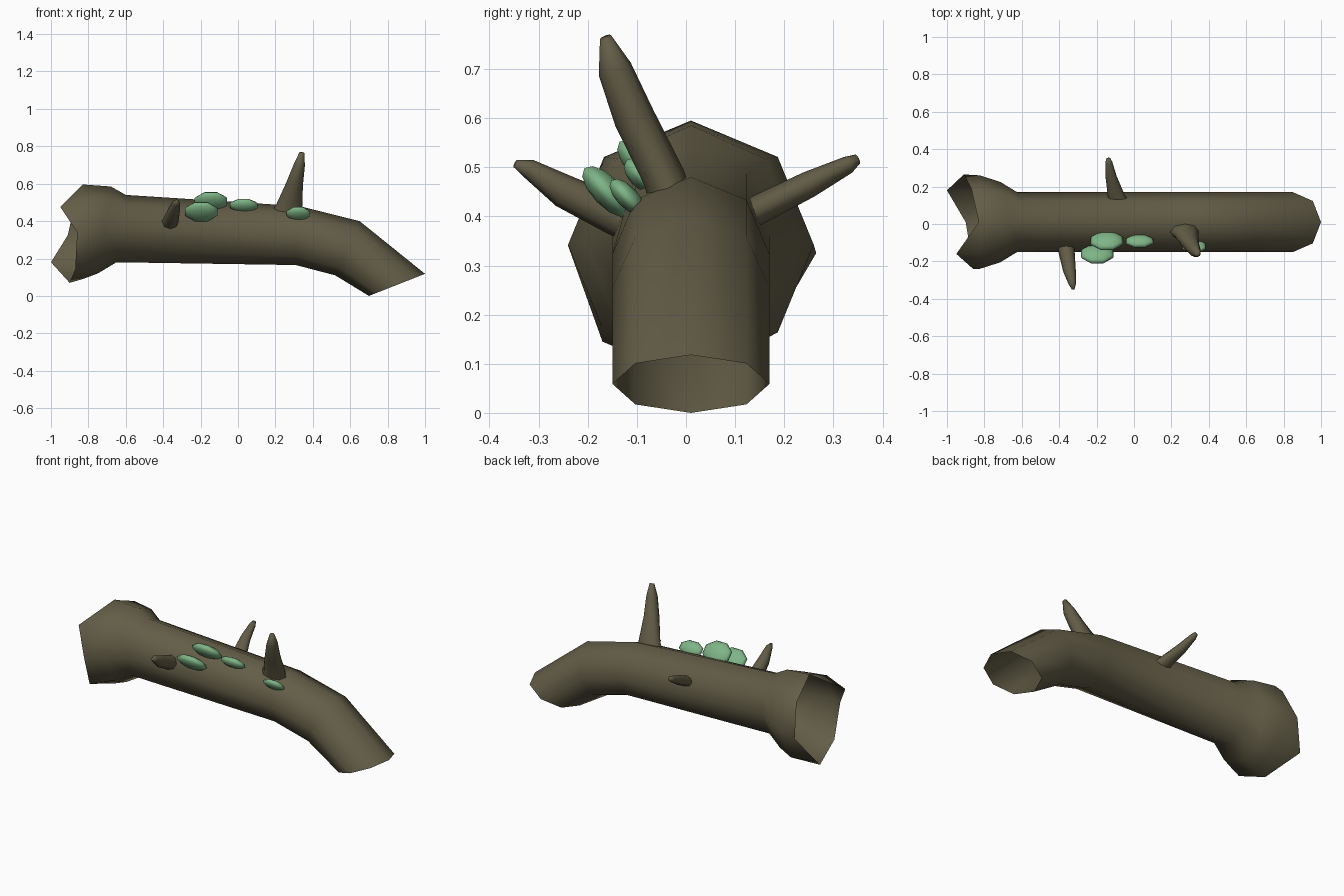
import bpy, bmesh, math
from mathutils import Vector, Matrix

if "Cube" in bpy.data.objects:
    bpy.data.objects.remove(bpy.data.objects["Cube"])


def material(name, rgb):
    m = bpy.data.materials.new(name)
    m.diffuse_color = (*rgb, 1)
    m.use_nodes = True
    m.node_tree.nodes["Principled BSDF"].inputs["Base Color"].default_value = m.diffuse_color
    return m


BARK = material("bark brown", (0.125, 0.11, 0.063))
MOSS = material("moss green", (0.21, 0.46, 0.24))


def loft(name, rings, mat, tip=False):
    """Skin a list of closed rings; the ends stay open unless tip is set."""
    bm = bmesh.new()
    loops = [[bm.verts.new(p) for p in r] for r in rings]
    for a, b in zip(loops, loops[1:]):
        n = len(a)
        for i in range(n):
            bm.faces.new((a[i], a[(i + 1) % n], b[(i + 1) % n], b[i]))
    if tip:
        bm.faces.new(loops[-1])
    bmesh.ops.recalc_face_normals(bm, faces=bm.faces)
    return finish(name, bm, mat)


def finish(name, bm, mat):
    me = bpy.data.meshes.new(name)
    bm.to_mesh(bm and me)
    bm.free()
    me.materials.append(mat)
    for p in me.polygons:
        p.use_smooth = True
    ob = bpy.data.objects.new(name, me)
    bpy.context.collection.objects.link(ob)
    return ob


# Hollow log: broken flared rim, then octagonal sections (top x,z / bottom x,z / half width)
rim = [(-0.83, 0.01, 0.595), (-0.95, -0.16, 0.475), (-0.86, -0.24, 0.34), (-0.87, -0.17, 0.145),
       (-0.90, 0.01, 0.07), (-1.0, 0.18, 0.18), (-0.91, 0.265, 0.325), (-0.87, 0.19, 0.505)]
sections = [(-0.82, 0.595, -0.83, 0.09, 0.25),
            (-0.68, 0.585, -0.75, 0.12, 0.215),
            (-0.60, 0.54, -0.65, 0.18, 0.16),
            (0.33, 0.48, 0.31, 0.165, 0.16),
            (0.65, 0.40, 0.52, 0.11, 0.16),
            (1.0, 0.118, 0.70, 0.0, 0.16)]
rings = [rim]
for tx, tz, bx, bz, w in sections:
    top, bot = Vector((tx, 0.01, tz)), Vector((bx, 0.01, bz))
    mid, up = (top + bot) / 2, (top - bot) / 2
    rings.append([mid + up * math.cos(i * math.pi / 4) - Vector((0, w * math.sin(i * math.pi / 4), 0))
                  for i in range(8)])
loft("hollow_log", rings, BARK)


# Broken branch stubs: path points with radius along the log and across it
def branch(name, path):
    pts = [Vector(p[:3]) for p in path]
    d = (pts[-1] - pts[0]).normalized()
    across = d.cross(Vector((1, 0, 0))).normalized()
    along = across.cross(d)
    loft(name, [[c + along * p[3] * math.cos(a) + across * p[4] * math.sin(a)
                 for a in (k * math.pi / 4 for k in range(8))]
                for c, p in zip(pts, path)], BARK, tip=True)


branch("top_branch", [(0.265, -0.03, 0.43, 0.085, 0.045), (0.275, -0.045, 0.48, 0.07, 0.043),
                      (0.303, -0.105, 0.60, 0.045, 0.042), (0.328, -0.145, 0.70, 0.03, 0.035),
                      (0.342, -0.164, 0.765, 0.014, 0.012)])
branch("front_branch", [(-0.365, -0.10, 0.385, 0.047, 0.045), (-0.36, -0.15, 0.405, 0.043, 0.04),
                        (-0.345, -0.25, 0.452, 0.034, 0.034), (-0.33, -0.32, 0.497, 0.02, 0.02),
                        (-0.325, -0.348, 0.508, 0.008, 0.008)])
branch("back_branch", [(-0.085, 0.12, 0.40, 0.055, 0.03), (-0.095, 0.15, 0.415, 0.045, 0.03),
                       (-0.122, 0.25, 0.465, 0.03, 0.027), (-0.135, 0.33, 0.505, 0.019, 0.018),
                       (-0.138, 0.35, 0.517, 0.011, 0.01)])

# Shelf fungus discs standing out from the upper front of the log
for i, (x, y, z, rx, ry, rz) in enumerate([(-0.145, -0.09, 0.505, 0.09, 0.068, 0.03),
                                           (-0.197, -0.16, 0.45, 0.09, 0.07, 0.03),
                                           (0.03, -0.092, 0.484, 0.076, 0.044, 0.025),
                                           (0.322, -0.12, 0.44, 0.064, 0.048, 0.022)]):
    bm = bmesh.new()
    m = (Matrix.Translation((x, y, z)) @ Matrix.Rotation(math.radians(-46), 4, 'X')
         @ Matrix.Diagonal((rx * 1.04, ry * 1.04, rz, 1)) @ Matrix.Rotation(math.pi / 8, 4, 'Z'))
    bmesh.ops.create_uvsphere(bm, u_segments=8, v_segments=6, radius=1, matrix=m)
    finish(f"shelf_fungus_{i + 1}", bm, MOSS)
